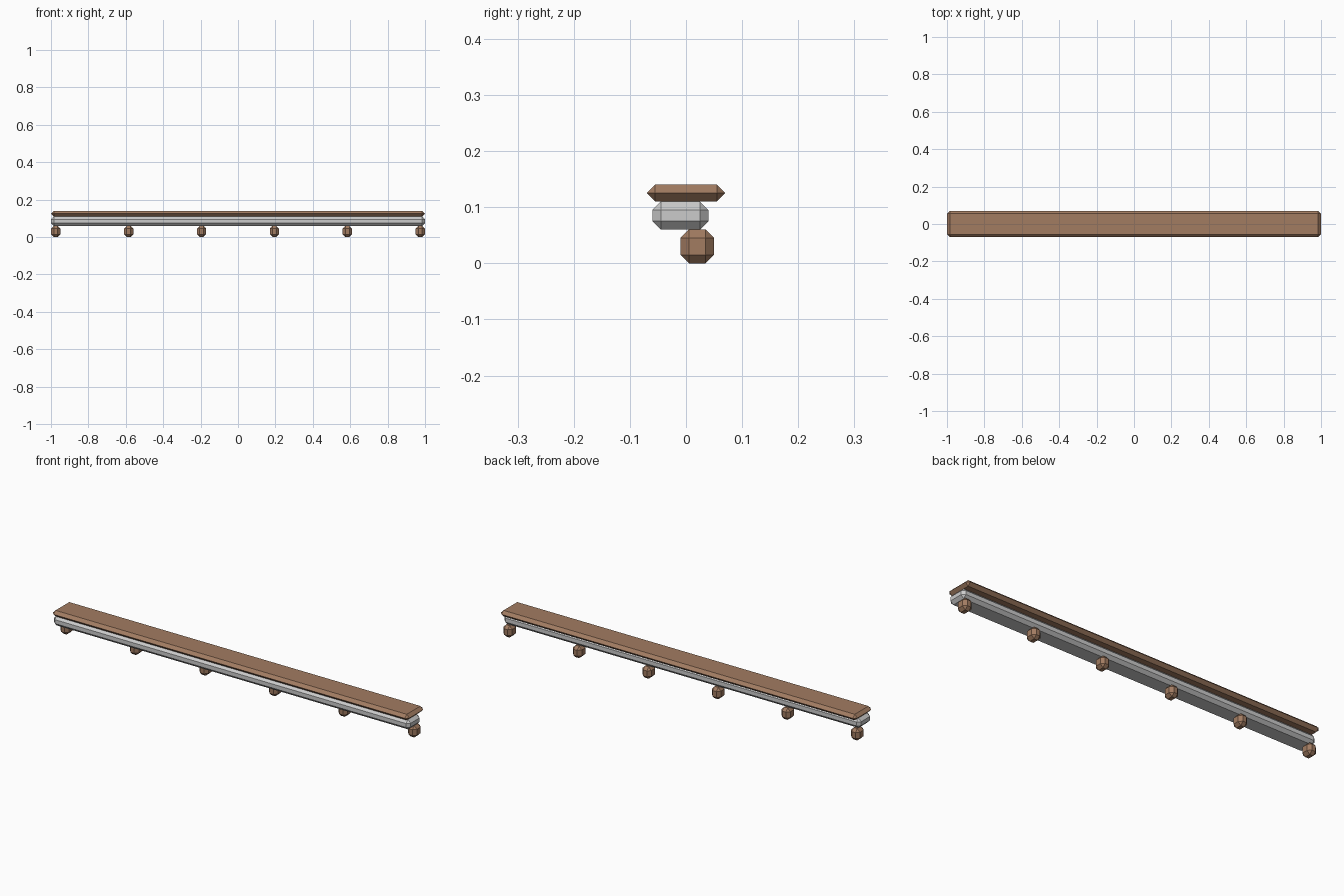
import bpy

if "Cube" in bpy.data.objects:
    bpy.data.objects.remove(bpy.data.objects["Cube"])

wood = bpy.data.materials.new("warm_brown")
wood.diffuse_color = (0.36, 0.20, 0.12, 1)
wood.use_nodes = True
wood.node_tree.nodes["Principled BSDF"].inputs["Base Color"].default_value = wood.diffuse_color


def chamfered_box(name, low, high, chamfer=0.015, material=None):
    """Box between two corners with single-segment chamfered edges."""
    centre = [(a + b) / 2 for a, b in zip(low, high)]
    bpy.ops.mesh.primitive_cube_add(size=1, location=centre)
    obj = bpy.context.object
    obj.name = name
    obj.scale = [b - a for a, b in zip(low, high)]
    bpy.ops.object.transform_apply(location=False, rotation=False, scale=True)
    bevel = obj.modifiers.new("chamfer", 'BEVEL')
    bevel.width = chamfer
    bevel.segments = 1
    bevel.limit_method = 'NONE'
    if material:
        obj.data.materials.append(material)
    return obj


# Top board: the chamfers meet in a ridge along its sides
chamfered_box("top_board", (-1, -0.07, 0.11), (1, 0.07, 0.14), material=wood)

# Middle rail, set towards the front
chamfered_box("middle_rail", (-1, -0.06, 0.06), (1, 0.04, 0.11))

# Row of six small blocks below the rail
for i in range(6):
    x = -0.975 + i * 0.39
    chamfered_box(f"block_{i + 1}", (x - 0.025, -0.01, 0), (x + 0.025, 0.05, 0.06),
                  material=wood)
